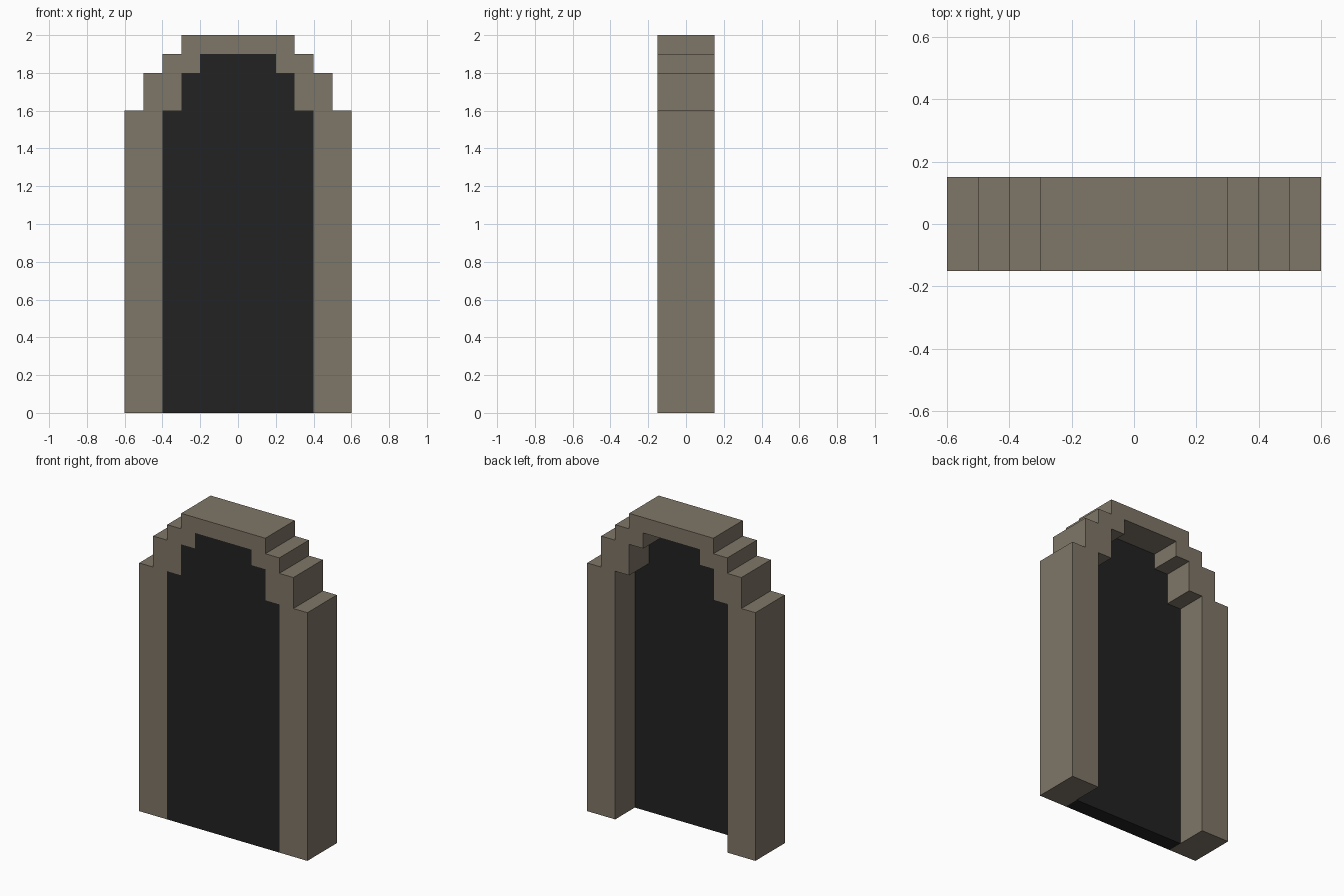
import bpy
import bmesh

cube = bpy.data.objects.get("Cube")
if cube:
    bpy.data.objects.remove(cube, do_unlink=True)


def make_material(name, rgb):
    mat = bpy.data.materials.new(name)
    mat.use_nodes = True
    mat.diffuse_color = (*rgb, 1)
    mat.node_tree.nodes["Principled BSDF"].inputs["Base Color"].default_value = (*rgb, 1)
    return mat


def stepped_side(steps):
    """Right-hand outline from the ground up, from (half width, top height) steps."""
    points, z = [], 0.0
    for x, top in steps:
        points += [(x, z), (x, top)]
        z = top
    return points


def mirrored(points):
    return [(-x, z) for x, z in reversed(points)]


def extrude_outline(name, outline, y_front, y_back, mat):
    """Flat outline in x and z, given depth along y."""
    bm = bmesh.new()
    face = bm.faces.new([bm.verts.new((x, y_front, z)) for x, z in outline])
    result = bmesh.ops.extrude_face_region(bm, geom=[face])
    verts = [v for v in result["geom"] if isinstance(v, bmesh.types.BMVert)]
    bmesh.ops.translate(bm, verts=verts, vec=(0, y_back - y_front, 0))
    bmesh.ops.recalc_face_normals(bm, faces=bm.faces)
    mesh = bpy.data.meshes.new(name)
    bm.to_mesh(mesh)
    bm.free()
    mesh.materials.append(mat)
    obj = bpy.data.objects.new(name, mesh)
    bpy.context.collection.objects.link(obj)
    return obj


stone = make_material("warm grey stone", (0.212, 0.181, 0.138))
dark = make_material("near black", (0.016, 0.016, 0.016))

outer = stepped_side([(0.6, 1.6), (0.5, 1.8), (0.4, 1.9), (0.3, 2.0)])
inner = stepped_side([(0.4, 1.6), (0.3, 1.8), (0.2, 1.9)])

# Stepped stone arch: outer outline, then back along the opening
arch_outline = outer + mirrored(outer) + list(reversed(mirrored(inner))) + list(reversed(inner))
extrude_outline("arch_frame", arch_outline, -0.15, 0.15, stone)

# Dark panel filling the opening, flush with the front and recessed at the back
extrude_outline("door_panel", inner + mirrored(inner), -0.15, -0.05, dark)
